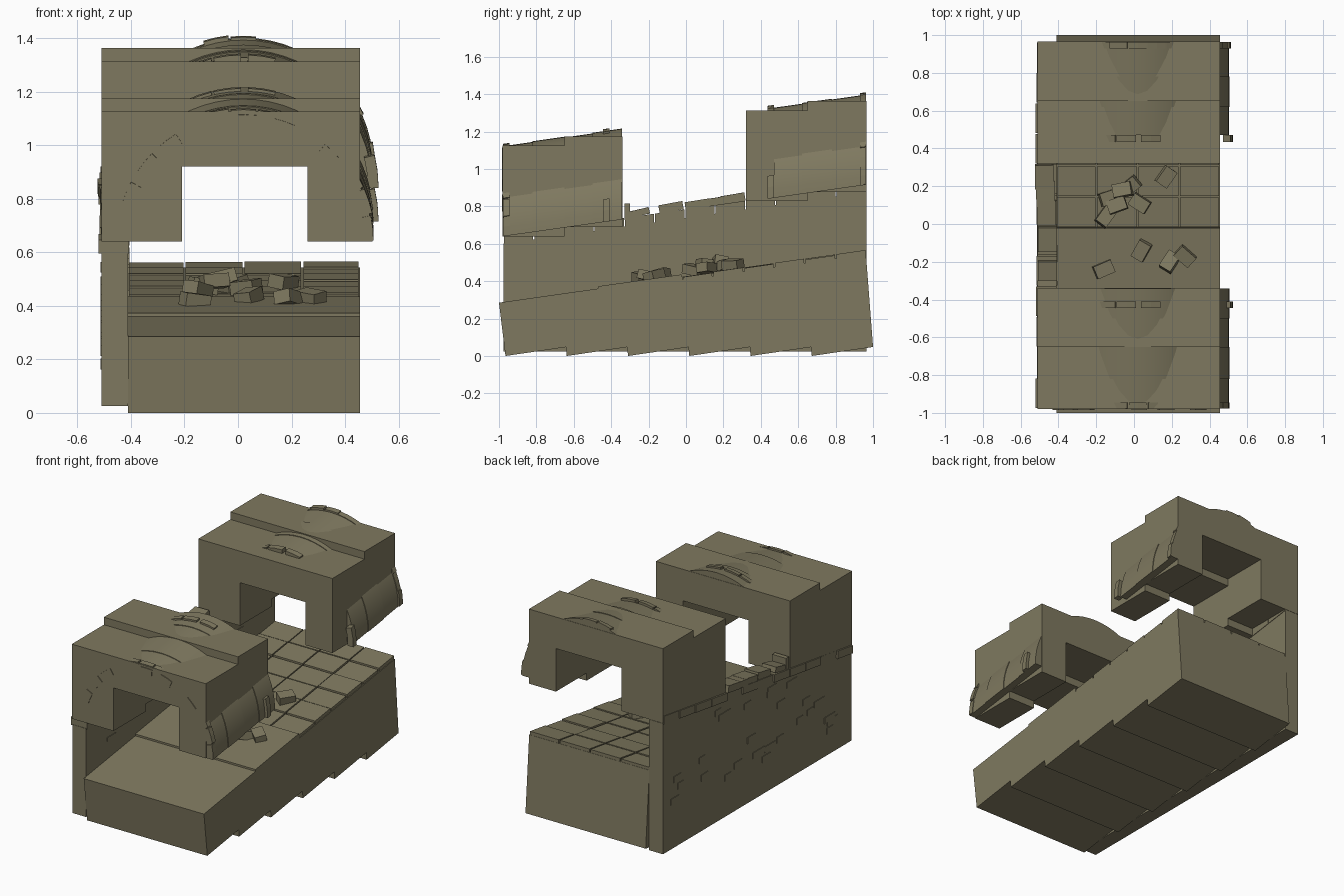
import bpy, bmesh, math, random
from mathutils import Matrix, Vector

random.seed(4)
old = bpy.data.objects.get("Cube")
if old:
    bpy.data.objects.remove(old)

STONE = (0.212, 0.191, 0.116, 1)
mat = bpy.data.materials.new("olive_stone")
mat.use_nodes = True
mat.diffuse_color = STONE
mat.node_tree.nodes["Principled BSDF"].inputs["Base Color"].default_value = STONE

SLOPE = 0.142
X0, X1 = -0.51, 0.455      # outer faces of the arches
WALL = -0.41               # inner face of the wall


def wall_line(y):
    return 0.6 + SLOPE * (y + 0.975)


def floor_line(y):
    return 0.285 + SLOPE * (y + 1)


def finish(name, bm, smooth=False):
    bmesh.ops.recalc_face_normals(bm, faces=bm.faces)
    me = bpy.data.meshes.new(name)
    bm.to_mesh(me)
    bm.free()
    me.materials.append(mat)
    ob = bpy.data.objects.new(name, me)
    bpy.context.collection.objects.link(ob)
    if smooth:
        bpy.ops.object.select_all(action='DESELECT')
        ob.select_set(True)
        bpy.context.view_layer.objects.active = ob
        bpy.ops.object.shade_smooth_by_angle(angle=math.radians(25))
    return ob


def loft(bm, a, b):
    """Solid between two matching outlines."""
    va = [bm.verts.new(p) for p in a]
    vb = [bm.verts.new(p) for p in b]
    n = len(va)
    for i in range(n):
        j = (i + 1) % n
        bm.faces.new((va[i], va[j], vb[j], vb[i]))
    bm.faces.new(va)
    bm.faces.new(vb[::-1])


def side_prism(bm, yz, x0, x1):
    loft(bm, [(x0, y, z) for y, z in yz], [(x1, y, z) for y, z in yz])


def slanted(bm, line, y0, y1, low, high, x0, x1):
    """Box following a sloped line."""
    side_prism(bm, [(y0, line(y0) + low), (y1, line(y1) + low),
                    (y1, line(y1) + high), (y0, line(y0) + high)], x0, x1)


def block(bm, centre, size, turn=0.0, tilt=0.0, roll=0.0):
    m = (Matrix.Translation(centre) @ Matrix.Rotation(turn, 4, 'Z')
         @ Matrix.Rotation(tilt, 4, 'X') @ Matrix.Rotation(roll, 4, 'Y')
         @ Matrix.Diagonal(Vector((*size, 1))))
    bmesh.ops.create_cube(bm, size=1, matrix=m)


def vault(bm, y0, y1, inner, outer, a0=0, a1=180):
    """Part of a sloped round vault between two angles."""
    n = max(2, round((a1 - a0) / 6))
    angles = [math.radians(a0 + (a1 - a0) * i / n) for i in range(n + 1)]

    def outline(y):
        arcs = [(outer, t) for t in angles] + [(inner, t) for t in reversed(angles)]
        return [(0.02 + r * math.cos(t), y, wall_line(y) + 0.04 + r * math.sin(t))
                for r, t in arcs]
    loft(bm, outline(y0), outline(y1))


# Ramp: six leaning blocks, the rear ones lower to carry paving
bm = bmesh.new()
for i in range(6):
    b0, b1 = -0.965 + 0.3275 * i, -0.965 + 0.3275 * (i + 1)
    t0, t1 = -1 + 0.327 * i, -1 + 0.327 * (i + 1)
    drop = 0.02 if i > 2 else 0
    side_prism(bm, [(b0, 0), (b1, 0.048), (t1, floor_line(t1) - drop),
                    (t0, floor_line(t0) - drop)], WALL, X1)
finish("ramp", bm)

# Paving slabs
bm = bmesh.new()
columns = [WALL, -0.2, 0.02, 0.24, X1]
for row in range(6):
    y = -0.02 + row * 0.164
    for x0, x1 in zip(columns, columns[1:]):
        lift = random.uniform(-0.004, 0.004)
        slanted(bm, floor_line, y + 0.004, y + 0.16, -0.022, lift, x0 + 0.004, x1 - 0.004)
slanted(bm, floor_line, -0.47, -0.025, -0.01, 0.012, WALL, X1)
finish("paving", bm)

# Long side wall with a sloped top
bm = bmesh.new()
side_prism(bm, [(-0.975, 0.025), (0.965, 0.025), (0.965, wall_line(0.965)),
                (-0.975, wall_line(-0.975))], X0, WALL)
finish("side_wall", bm)

# Coping bricks along the wall top
bm = bmesh.new()
for i in range(12):
    y0 = -0.975 + i * 1.94 / 12
    slanted(bm, wall_line, y0 + 0.002, y0 + 0.158, -0.005, 0.046,
            X0 - random.uniform(0, 0.012), WALL + 0.003)
finish("wall_coping", bm)

# Loose bricks left standing on the broken wall
bm = bmesh.new()
for y, h in [(-0.26, 0.035), (-0.08, 0.045), (0.06, 0.04), (0.16, 0.04), (0.25, 0.045)]:
    block(bm, (-0.465 + random.uniform(-0.01, 0.01), y, wall_line(y) + 0.045 + h / 2),
          (0.1, 0.13, h), random.uniform(-0.08, 0.08), SLOPE + random.uniform(0, 0.1))
block(bm, (-0.46, -0.315, wall_line(-0.3) + 0.075), (0.1, 0.03, 0.09))
finish("broken_wall_bricks", bm)

# Slightly raised bricks on both wall faces
bm = bmesh.new()
for i in range(26):
    y, k = random.uniform(-0.85, 0.85), random.uniform(0.25, 0.95)
    block(bm, (X0, y, wall_line(y) * k), (0.008, random.uniform(0.06, 0.12), 0.04))
for i in range(10):
    y = random.uniform(-0.8, 0.8)
    block(bm, (WALL, y, wall_line(y) - random.uniform(0.05, 0.2)), (0.008, 0.09, 0.025))
finish("wall_face_bricks", bm)

# Two arches, each made of two stepped portal halves
for name, halves in (("front_arch", [(-0.98, -0.65, 0), (-0.65, -0.34, 0.049)]),
                     ("rear_arch", [(0.32, 0.65, 0.188), (0.65, 0.965, 0.237)])):
    bm = bmesh.new()
    for y0, y1, up in halves:
        outline = [(X0, 0.64), (-0.21, 0.64), (-0.21, 0.92), (0.26, 0.92), (0.26, 0.64),
                   (X1, 0.64), (X1, 1.125), (X0, 1.125)]
        loft(bm, [(x, y0, z + up) for x, z in outline],
             [(x, y1, z + up) for x, z in outline])
    finish(name, bm)

# Round vaults showing through the arch tops and sides
for name, cuts in (("front_vault", [-0.975, -0.82, -0.65, -0.5, -0.342]),
                   ("rear_vault", [0.47, 0.62, 0.78, 0.93, 0.963])):
    bm = bmesh.new()
    for i, (y0, y1) in enumerate(zip(cuts, cuts[1:])):
        vault(bm, y0, y1, 0.43, 0.482 + 0.004 * (i % 2))
    finish(name, bm, True)

# Rim stones at the vault ends, and single stones further in
bm = bmesh.new()
for y0, y1 in ((-0.978, -0.945), (0.93, 0.963)):
    for a in range(0, 170, 12):
        vault(bm, y0, y1, 0.45, random.choice((0.486, 0.493, 0.498)), a + 0.5, a + 11.5)
for y0, y1 in ((-0.445, -0.41), (0.435, 0.47)):
    vault(bm, y0, y1, 0.465, 0.505, 0, 14)
    for a in (76, 91, 104):
        vault(bm, y0, y1, 0.47, 0.497, a, a + 12)
finish("vault_rim_stones", bm)

# Thin ring stones on the front face
bm = bmesh.new()
for a in (40, 66, 84, 122, 136, 152):
    vault(bm, -0.984, -0.975, 0.43, 0.475, a, a + 10)
finish("front_ring_stones", bm)

# Rubble on the ramp
bm = bmesh.new()
rubble = [(-0.16, -0.24), (0.04, -0.14), (0.19, -0.2), (0.27, -0.17), (-0.15, 0.04),
          (0.03, 0.11), (0.17, 0.25), (-0.06, 0.18), (-0.13, 0.14), (-0.09, 0.1), (-0.02, 0.2)]
for i, (x, y) in enumerate(rubble):
    up = 0.05 if i in (7, 9) else 0.028
    block(bm, (x, y, floor_line(y) + up), (0.1, 0.07, 0.05), random.uniform(-1, 1.2),
          random.uniform(-0.2, 0.3), random.uniform(-0.25, 0.25))
finish("rubble", bm)
